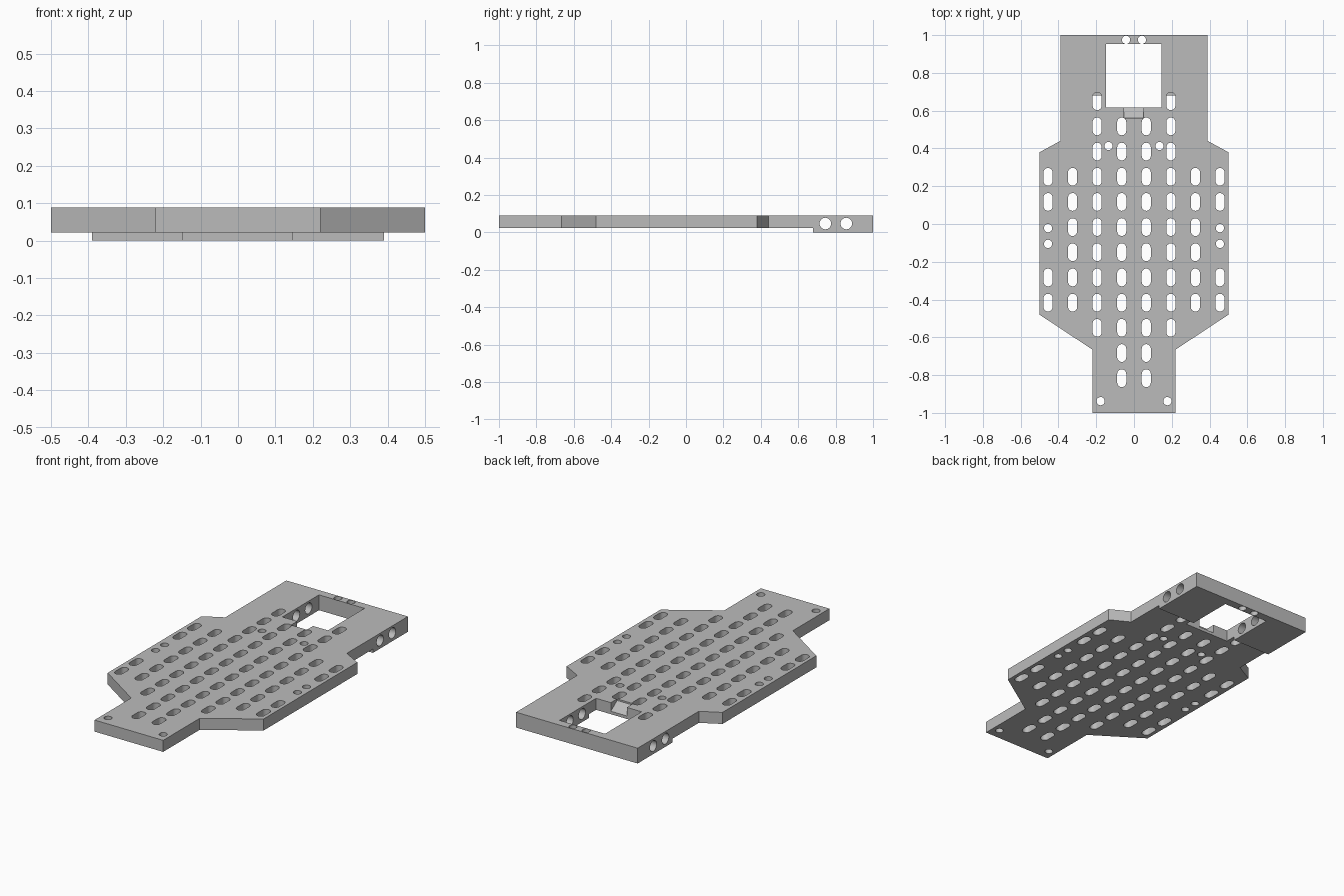
import bpy, bmesh, math

if "Cube" in bpy.data.objects:
    bpy.data.objects.remove(bpy.data.objects["Cube"])

TOP, STEP = 0.089, 0.022

grey = bpy.data.materials.new("plain_grey")
grey.use_nodes = True
colour = (0.5, 0.5, 0.5, 1)
grey.diffuse_color = colour
grey.node_tree.nodes["Principled BSDF"].inputs["Base Color"].default_value = colour


def prism(bm, outline, low, high, axis="z"):
    """Extrude a closed outline along z, or along x for (y, z) outlines."""
    def place(p, d):
        return (p[0], p[1], d) if axis == "z" else (d, p[0], p[1])
    a = [bm.verts.new(place(p, low)) for p in outline]
    b = [bm.verts.new(place(p, high)) for p in outline]
    bm.faces.new(a[::-1])
    bm.faces.new(b)
    for i in range(len(a)):
        j = (i + 1) % len(a)
        bm.faces.new((a[i], a[j], b[j], b[i]))


def slot(x, y, r, half=0.0, n=12):
    """Round hole, or a slot stretched along y."""
    pts = []
    for side in (1, -1):
        for i in range(n + 1 if half else n):
            t = math.pi * i / n + (0 if side > 0 else math.pi)
            pts.append((x + r * math.cos(t), y + side * half + r * math.sin(t)))
    return pts


def rect(x0, x1, y0, y1):
    return [(x0, y0), (x1, y0), (x1, y1), (x0, y1)]


def make(name, prisms):
    bm = bmesh.new()
    for args in prisms:
        prism(bm, *args)
    bmesh.ops.recalc_face_normals(bm, faces=bm.faces)
    mesh = bpy.data.meshes.new(name)
    bm.to_mesh(mesh)
    bm.free()
    mesh.materials.append(grey)
    obj = bpy.data.objects.new(name, mesh)
    bpy.context.collection.objects.link(obj)
    return obj


def combine(target, tool, operation):
    mod = target.modifiers.new(tool.name, "BOOLEAN")
    mod.operation, mod.solver, mod.object = operation, "EXACT", tool
    bpy.context.view_layer.objects.active = target
    bpy.ops.object.modifier_apply(modifier=mod.name)
    bpy.data.objects.remove(tool)


# Stepped plate outline, mirrored across x
half = [(0.22, -1), (0.22, -0.665), (0.5, -0.48), (0.5, 0.38), (0.39, 0.44), (0.39, 1)]
outline = half + [(-x, y) for x, y in reversed(half)]
plate = make("chassis_plate", [(outline, STEP, TOP)])

# Grid of slots: each column uses its own range of rows
holes = []
columns = {0.065: range(1, 12), 0.195: range(0, 10),
           0.325: range(3, 9), 0.455: (3, 4, 7, 8)}
for x, rows in columns.items():
    for row in rows:
        for side in (-1, 1):
            holes.append(slot(side * x, 0.65 - 0.1333 * row, 0.024, 0.023))

# Round screw holes
for x, y in ((0.042, 0.975), (0.135, 0.413), (0.177, -0.938),
             (0.455, -0.022), (0.455, -0.105)):
    holes += [slot(side * x, y, 0.022) for side in (-1, 1)]
combine(plate, make("slot_cutter", [(h, -0.1, 0.2) for h in holes]), "DIFFERENCE")

# Thick rear block under the plate, with its own screw holes
block = make("rear_block", [(rect(-0.39, 0.39, 0.68, 1), 0, STEP)])
rear_holes = [(slot(s * 0.042, 0.975, 0.022), -0.1, 0.2) for s in (-1, 1)]
combine(block, make("rear_cutter", rear_holes), "DIFFERENCE")
combine(plate, block, "UNION")

# Rectangular window
window = [(rect(-0.147, 0.145, 0.617, 0.952), -0.1, 0.2)]
combine(plate, make("window_cutter", window), "DIFFERENCE")

# Sloped cable notch at the front of the window
ramp = [(0.56, 0.08), (0.63, 0.03), (0.63, 0.15), (0.56, 0.15)]
combine(plate, make("notch_cutter", [(ramp, -0.052, 0.05, "x")]), "DIFFERENCE")

# Cross holes through both side walls
cross = [(slot(y, 0.047, 0.031, 0, 16), -0.6, 0.6, "x") for y in (0.745, 0.857)]
combine(plate, make("cross_hole_cutter", cross), "DIFFERENCE")

# Smooth hole walls, keep edges sharp
bpy.ops.object.select_all(action="DESELECT")
plate.select_set(True)
bpy.context.view_layer.objects.active = plate
bpy.ops.object.shade_smooth_by_angle(angle=math.radians(30))
